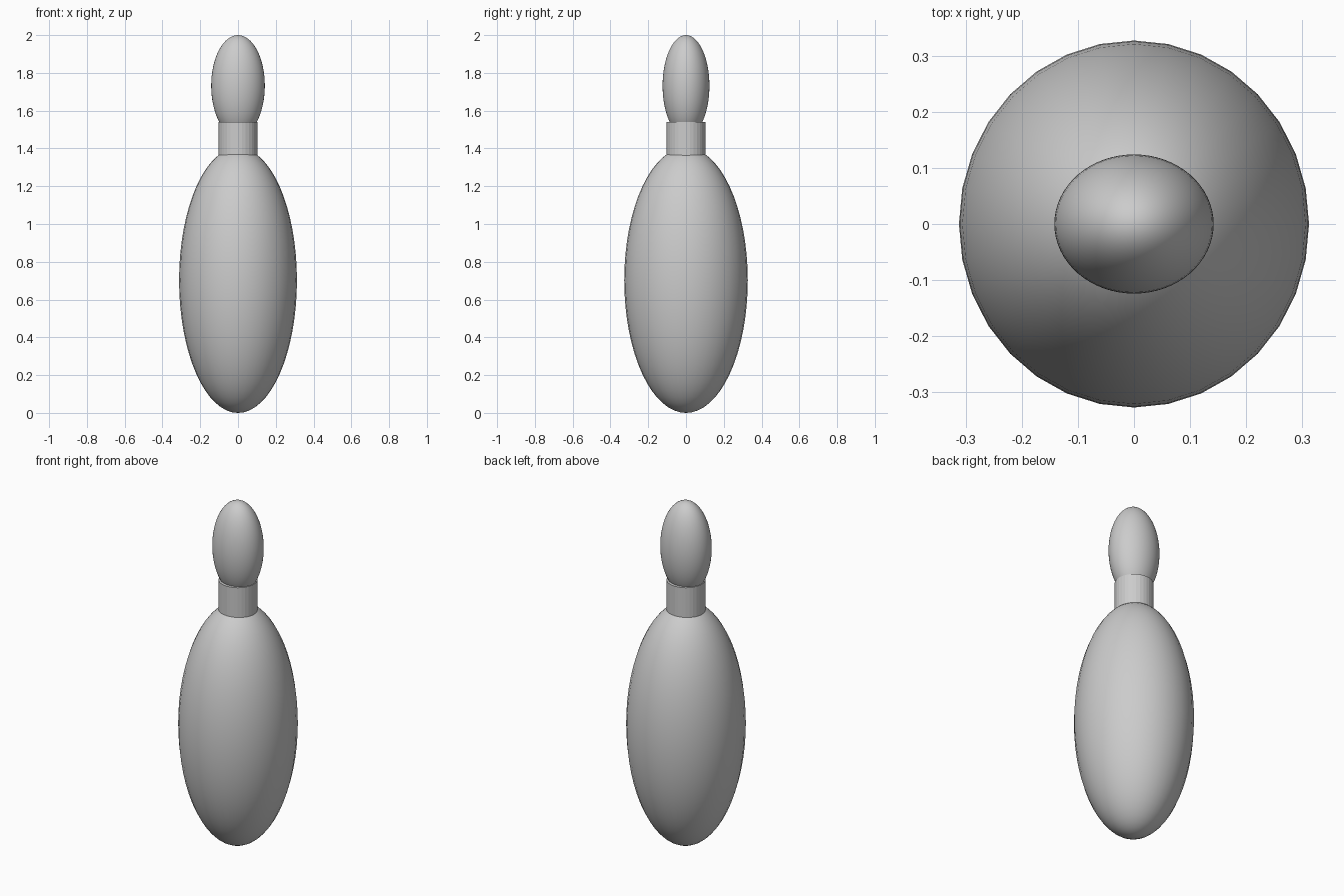
import bpy
import math

cube = bpy.data.objects.get("Cube")
if cube:
    bpy.data.objects.remove(cube, do_unlink=True)

# Single plain grey
grey = bpy.data.materials.new("light_grey")
grey.use_nodes = True
colour = (0.6, 0.6, 0.6, 1.0)
grey.diffuse_color = colour
grey.node_tree.nodes["Principled BSDF"].inputs["Base Color"].default_value = colour


def finish(name, scale=(1, 1, 1), smooth_angle=None):
    """Name, scale, colour and shade the active object."""
    obj = bpy.context.object
    obj.name = name
    obj.scale = scale
    bpy.ops.object.transform_apply(location=False, rotation=False, scale=True)
    obj.data.materials.append(grey)
    if smooth_angle:
        bpy.ops.object.shade_smooth_by_angle(angle=math.radians(smooth_angle))
    return obj


def ellipsoid(name, z, radii, segments, rings):
    bpy.ops.mesh.primitive_uv_sphere_add(
        segments=segments, ring_count=rings, radius=1, location=(0, 0, z))
    return finish(name, radii, 60)


# Long egg-shaped body
ellipsoid("body", 0.702, (0.312, 0.327, 0.702), 32, 32)

# Straight faceted collar between body and head
bpy.ops.mesh.primitive_cylinder_add(
    vertices=32, radius=0.103, depth=0.18, location=(0, 0, 1.45))
finish("neck")

# Slim head, slightly narrower front to back
ellipsoid("head", 1.732, (0.142, 0.124, 0.268), 64, 32)
